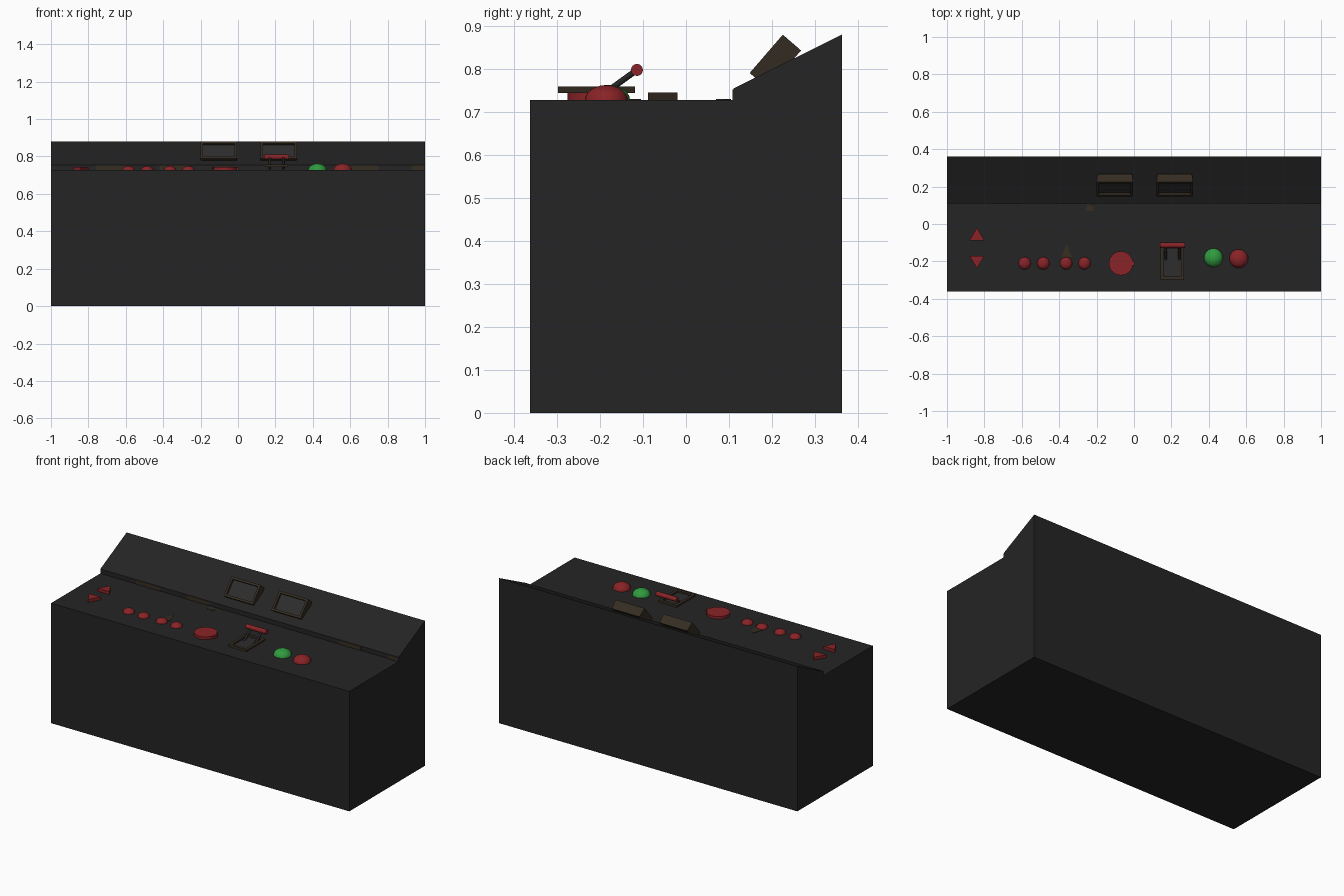
import bpy, bmesh, math
from mathutils import Vector

if "Cube" in bpy.data.objects:
    bpy.data.objects.remove(bpy.data.objects["Cube"])

def material(name, rgb):
    m = bpy.data.materials.new(name)
    m.diffuse_color = (*rgb, 1)
    m.use_nodes = True
    m.node_tree.nodes["Principled BSDF"].inputs["Base Color"].default_value = m.diffuse_color
    return m

GREY = material("charcoal", (0.018, 0.018, 0.018))
RED = material("red", (0.25, 0.017, 0.02))
GREEN = material("green", (0.03, 0.33, 0.05))
BROWN = material("dark brown", (0.036, 0.026, 0.016))
GLASS = material("screen grey", (0.026, 0.026, 0.026))
DECK = 0.727

def finish(name, bm, mat, smooth=False):
    bmesh.ops.recalc_face_normals(bm, faces=bm.faces)
    me = bpy.data.meshes.new(name)
    bm.to_mesh(me)
    bm.free()
    me.materials.append(mat)
    ob = bpy.data.objects.new(name, me)
    bpy.context.collection.objects.link(ob)
    if smooth:
        bpy.ops.object.select_all(action='DESELECT')
        ob.select_set(True)
        bpy.context.view_layer.objects.active = ob
        bpy.ops.object.shade_smooth_by_angle(angle=math.radians(40))
    return ob

def extrude(name, pts, vec, mat):
    bm = bmesh.new()
    f = bm.faces.new([bm.verts.new(p) for p in pts])
    r = bmesh.ops.extrude_face_region(bm, geom=[f])
    bmesh.ops.translate(bm, vec=vec, verts=[v for v in r['geom'] if isinstance(v, bmesh.types.BMVert)])
    return finish(name, bm, mat)

def box(name, lo, hi, mat):
    pts = [(lo[0], lo[1], lo[2]), (hi[0], lo[1], lo[2]), (hi[0], hi[1], lo[2]), (lo[0], hi[1], lo[2])]
    return extrude(name, pts, (0, 0, hi[2] - lo[2]), mat)

def rod(name, a, b, r, mat, n=12):
    a, b = Vector(a), Vector(b)
    bm = bmesh.new()
    bmesh.ops.create_cone(bm, cap_ends=True, segments=n, radius1=r, radius2=r, depth=(b - a).length)
    bm.transform((b - a).to_track_quat('Z', 'Y').to_matrix().to_4x4())
    bmesh.ops.translate(bm, vec=(a + b) / 2, verts=bm.verts)
    return finish(name, bm, mat, True)

def dome(name, x, y, r, h, mat):
    bm = bmesh.new()
    bmesh.ops.create_uvsphere(bm, u_segments=24, v_segments=12, radius=1)
    bmesh.ops.delete(bm, geom=[v for v in bm.verts if v.co.z < -0.01], context='VERTS')
    bmesh.ops.scale(bm, vec=(r, r, h), verts=bm.verts)
    bmesh.ops.translate(bm, vec=(x, y, DECK), verts=bm.verts)
    return finish(name, bm, mat, True)

# Cabinet: side profile with flat deck, small riser and sloped back panel
profile = [(-0.362, 0), (0.362, 0), (0.362, 0.879), (0.11, 0.754), (0.11, DECK), (-0.362, DECK)]
extrude("cabinet", [(-1, y, z) for y, z in profile], (2, 0, 0), GREY)

# Brown trim on the riser and small deck marks
for x0, x1 in ((-0.76, -0.6), (-0.42, -0.27), (0.6, 0.75), (0.93, 1.0)):
    box("riser_trim", (x0, 0.108, DECK), (x1, 0.111, 0.752), BROWN)
extrude("deck_mark", [(-0.39, -0.18, DECK), (-0.33, -0.18, DECK), (-0.36, -0.105, DECK)], (0, 0, 0.002), BROWN)
extrude("deck_mark", [(-0.26, 0.07, DECK), (-0.22, 0.07, DECK), (-0.21, 0.09, DECK), (-0.25, 0.105, DECK)],
        (0, 0, 0.002), BROWN)

# Up and down arrow buttons; one flank of the up arrow is brown
for name, base, tip in (("up_arrow", -0.088, -0.02), ("down_arrow", -0.17, -0.237)):
    ob = extrude(name, [(-0.88, base, DECK - 0.002), (-0.80, base, DECK - 0.002), (-0.84, tip, DECK - 0.002)],
                 (0, 0, 0.02), RED)
    ob.data.materials.append(BROWN)
    for p in ob.data.polygons:
        if name == "up_arrow" and p.normal.x > 0.5:
            p.material_index = 1

# Small knobs and large push buttons
for x in (-0.585, -0.485, -0.363, -0.265):
    dome("small_knob", x, -0.21, 0.033, 0.022, RED)
dome("green_button", 0.425, -0.18, 0.05, 0.035, GREEN)
dome("red_button", 0.56, -0.185, 0.05, 0.035, RED)

# Round dial with pointer bump
rod("dial", (-0.07, -0.21, DECK - 0.002), (-0.07, -0.21, 0.743), 0.065, RED, 16)
box("dial_pointer", (-0.02, -0.222, DECK - 0.002), (0.004, -0.198, 0.741), RED)

# Lever: frame ring, pit plate, two arms and a grip
def ring(name, corners, centre_faces_mat, border, depth, thickness):
    """Box from a quad, with its front face inset and pushed in."""
    bm = bmesh.new()
    f = bm.faces.new([bm.verts.new(c) for c in corners])
    f.normal_update()
    n = f.normal.copy()
    r = bmesh.ops.extrude_face_region(bm, geom=[f], use_keep_orig=True)
    back = [v for v in r['geom'] if isinstance(v, bmesh.types.BMVert)]
    bmesh.ops.translate(bm, vec=-n * thickness, verts=back)
    mid = sum((v.co for v in back), Vector()) / 4
    for v in back:
        v.co.x = mid.x + (v.co.x - mid.x) * 0.95
    bmesh.ops.recalc_face_normals(bm, faces=bm.faces)
    front = max(bm.faces, key=lambda q: q.calc_center_median().dot(n))
    bmesh.ops.inset_region(bm, faces=[front], thickness=border, depth=0)
    e = bmesh.ops.extrude_discrete_faces(bm, faces=[front])['faces'][0]
    bmesh.ops.translate(bm, vec=-n * depth, verts=e.verts)
    e.material_index = 1
    ob = finish(name, bm, BROWN)
    ob.data.materials.append(centre_faces_mat)
    return ob

ring("lever_frame", [(0.142, -0.298, 0.758), (0.268, -0.298, 0.758), (0.268, -0.118, 0.758), (0.142, -0.118, 0.758)],
     GLASS, 0.024, 0.010, 0.014)
for x in (0.17, 0.243):
    rod("lever_arm", (x, -0.20, 0.735), (x, -0.114, 0.797), 0.007, GREY)
rod("lever_grip", (0.138, -0.114, 0.797), (0.274, -0.114, 0.797), 0.014, RED, 16)

# Two tilted screens on the sloped panel
for x0 in (-0.2, 0.12):
    x1 = x0 + 0.195
    ring("screen", [(x0, 0.148, 0.79), (x1, 0.148, 0.79), (x1, 0.225, 0.879), (x0, 0.225, 0.879)],
         GLASS, 0.018, 0.012, 0.056)
